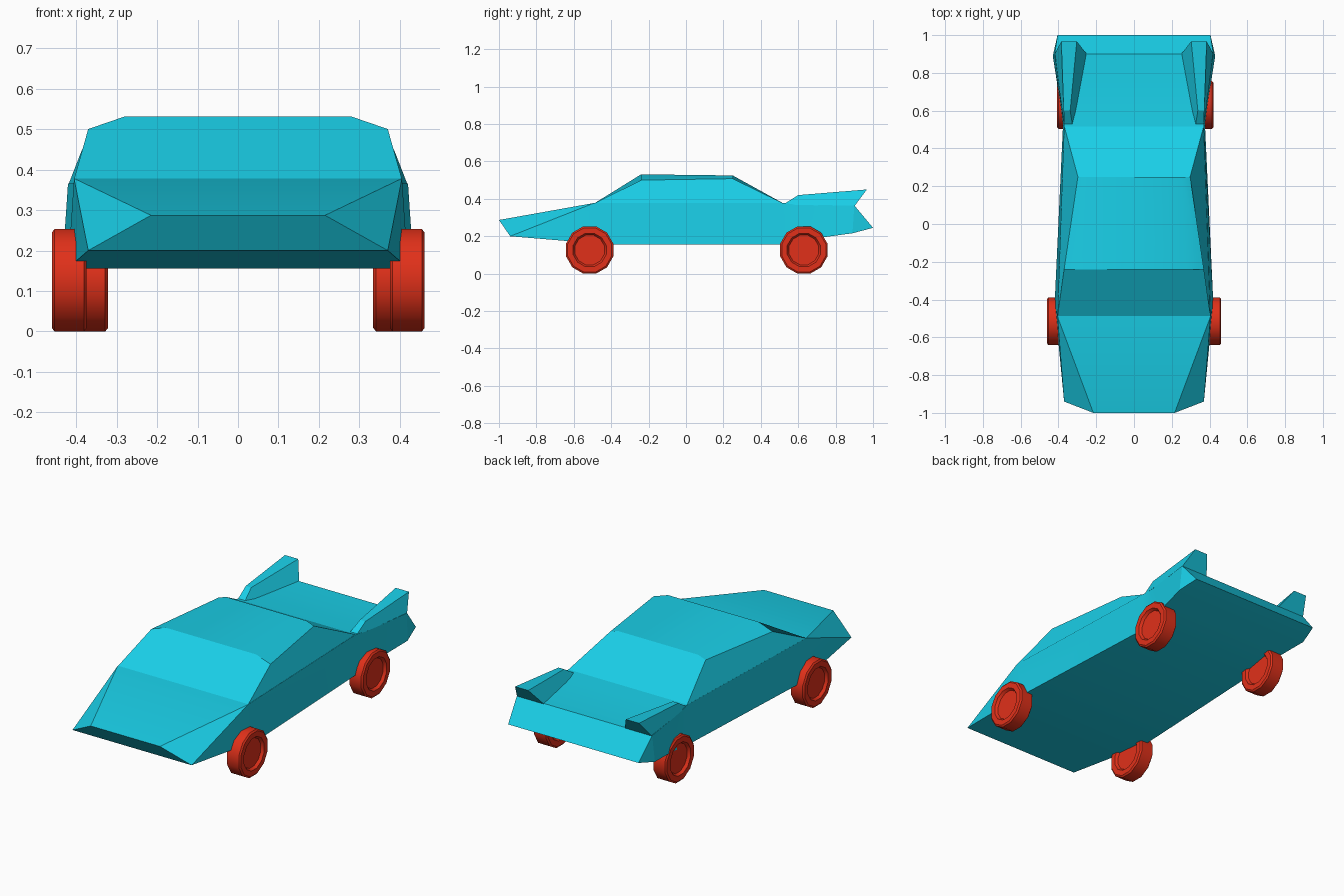
import bpy, bmesh, math
from mathutils import Matrix

if "Cube" in bpy.data.objects:
    bpy.data.objects.remove(bpy.data.objects["Cube"])


def paint(name, colour):
    m = bpy.data.materials.new(name)
    m.diffuse_color = (*colour, 1)
    m.use_nodes = True
    m.node_tree.nodes["Principled BSDF"].inputs["Base Color"].default_value = m.diffuse_color
    return m


BLUE = paint("body_blue", (0.01, 0.62, 0.80))
RED = paint("wheel_red", (0.75, 0.03, 0.01))


def finish(name, bm, mat, angle):
    bmesh.ops.remove_doubles(bm, verts=bm.verts[:], dist=0.0005)
    bmesh.ops.recalc_face_normals(bm, faces=bm.faces[:])
    me = bpy.data.meshes.new(name)
    bm.to_mesh(me)
    bm.free()
    me.materials.append(mat)
    ob = bpy.data.objects.new(name, me)
    bpy.context.collection.objects.link(ob)
    bpy.ops.object.select_all(action='DESELECT')
    ob.select_set(True)
    bpy.context.view_layer.objects.active = ob
    bpy.ops.object.shade_smooth_by_angle(angle=math.radians(angle))
    return ob


def loft(name, rings, mat, angle=20):
    """Skin closed rings and cap both ends; repeated points collapse to triangles."""
    bm = bmesh.new()
    rows = [[bm.verts.new(p) for p in r] for r in rings]
    for a, b in zip(rows, rows[1:]):
        for i in range(len(a)):
            j = (i + 1) % len(a)
            bm.faces.new((a[i], a[j], b[j], b[i]))
    bm.faces.new(rows[0])
    bm.faces.new(rows[-1])
    return finish(name, bm, mat, angle)


def mirrored(half):
    return half + [(-x, y, z) for x, y, z in reversed(half)]


# Lower body: (sill point, belt point) at each station, nose to tail
hood = (.405, -.49, .378)
tail = (.42, .90, .365)
nose = (.37, -.94, .20)
stations = [
    [nose, (.215, -1, .287)],
    [nose, hood],
    [(.40, -.63, .174), hood],
    [(.42, -.42, .156), hood],
    [(.376, .52, .156), (.37, .52, .378)],
    [(.40, .70, .19), (.38, .60, .367)],
    [(.43, .89, .216), tail],
    [(.405, 1, .245), tail],
]
loft("body", [mirrored(s) for s in stations], BLUE)

# Cabin: belt, shoulder and roof points, front then rear
cabin = [
    [(.405, -.49, .376), (.37, -.24, .50), (.28, -.24, .531)],
    [(.37, .52, .376), (.297, .25, .508), (.25, .25, .525)],
]
loft("cabin", [mirrored(s) for s in cabin], BLUE)

# Tail fins
fin = [
    [(.37, .52, .37), (.372, .60, .42), (.338, .60, .42), (.325, .52, .37)],
    [(.42, .90, .36), (.385, .967, .45), (.303, .967, .45), (.25, .90, .36)],
]
for side, s in (("right", 1), ("left", -1)):
    loft("tail_fin_" + side, [[(s * x, y, z) for x, y, z in r] for r in fin], BLUE)

# Wheels: twelve-sided lathe with a dished hub on both faces
R = .131
half = [(.028, 0), (.028, .082), (.043, .092), (.043, .122), (.036, R)]
profile = half + [(-x, r) for x, r in reversed(half)]


def wheel(name, x, y):
    bm = bmesh.new()
    vs = [bm.verts.new((px, 0, r)) for px, r in profile]
    es = [bm.edges.new(p) for p in zip(vs, vs[1:])]
    bmesh.ops.spin(bm, geom=vs + es, cent=(0, 0, 0), axis=(1, 0, 0),
                   angle=math.tau, steps=12)
    place = Matrix.Translation((x, y, R * math.cos(math.pi / 12)))
    bmesh.ops.transform(bm, verts=bm.verts[:],
                        matrix=place @ Matrix.Rotation(math.pi / 12, 4, 'X'))
    finish(name, bm, RED, 32)


wheel("front_wheel_right", .418, -.515)
wheel("front_wheel_left", -.417, -.515)
wheel("rear_wheel_right", .377, .63)
wheel("rear_wheel_left", -.364, .63)
